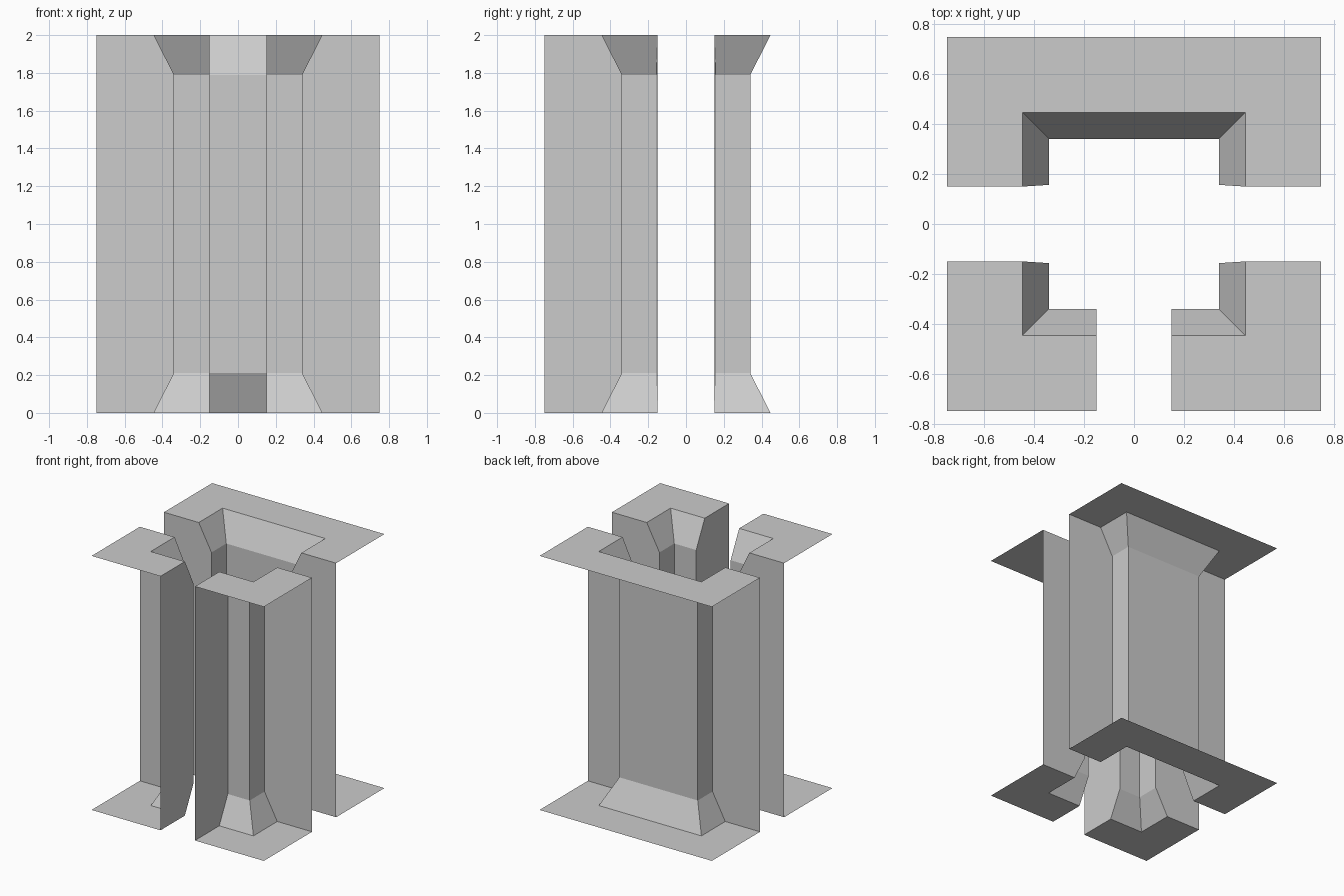
import bpy, bmesh

if "Cube" in bpy.data.objects:
    bpy.data.objects.remove(bpy.data.objects["Cube"])

OUT, GAP = 0.75, 0.15
# (height, half-width of shaft, slot edge) from bottom to top
LEVELS = [(0, 0.447, GAP), (0.21, 0.341, 0.157), (1.79, 0.341, 0.157), (2, 0.447, GAP)]


def shell(name, inner, outer):
    """Flared shaft wall, flat top and bottom flanges, and flat slot walls."""
    bm = bmesh.new()
    inn = [[bm.verts.new((x, y, z)) for x, y in inner(a, e)] for z, a, e in LEVELS]
    rim = [[bm.verts.new((x, y, z)) for x, y in outer] for z in (0, 2)]
    # shaft wall
    for lo, hi in zip(inn, inn[1:]):
        for i in range(len(lo) - 1):
            bm.faces.new((lo[i], lo[i + 1], hi[i + 1], hi[i]))
    # flanges, quad by quad between the inner and outer outlines
    for ring, edge in ((inn[0], rim[0]), (inn[-1], rim[1])):
        bm.faces.new(ring + edge[::-1])
    # slot walls at both ends
    for k in (0, -1):
        bm.faces.new([r[k] for r in inn] + [rim[1][k], rim[0][k]])
    bmesh.ops.recalc_face_normals(bm, faces=bm.faces)
    # make the shaft wall face the open shaft
    bm.faces.ensure_lookup_table()
    f = bm.faces[0]
    c = f.calc_center_median()
    if f.normal.x * c.x + f.normal.y * c.y > 0:
        bmesh.ops.reverse_faces(bm, faces=bm.faces)
    me = bpy.data.meshes.new(name)
    bm.to_mesh(me)
    bm.free()
    ob = bpy.data.objects.new(name, me)
    bpy.context.collection.objects.link(ob)
    return ob


# U-shaped back half
shell("back_wall",
      lambda a, e: [(-a, e), (-a, a), (a, a), (a, e)],
      [(-OUT, GAP), (-OUT, OUT), (OUT, OUT), (OUT, GAP)])

# L-shaped front corners
for side, s in (("right", 1), ("left", -1)):
    shell("front_corner_" + side,
          lambda a, e: [(s * a, -e), (s * a, -a), (s * GAP, -a)],
          [(s * OUT, -GAP), (s * OUT, -OUT), (s * GAP, -OUT)])
